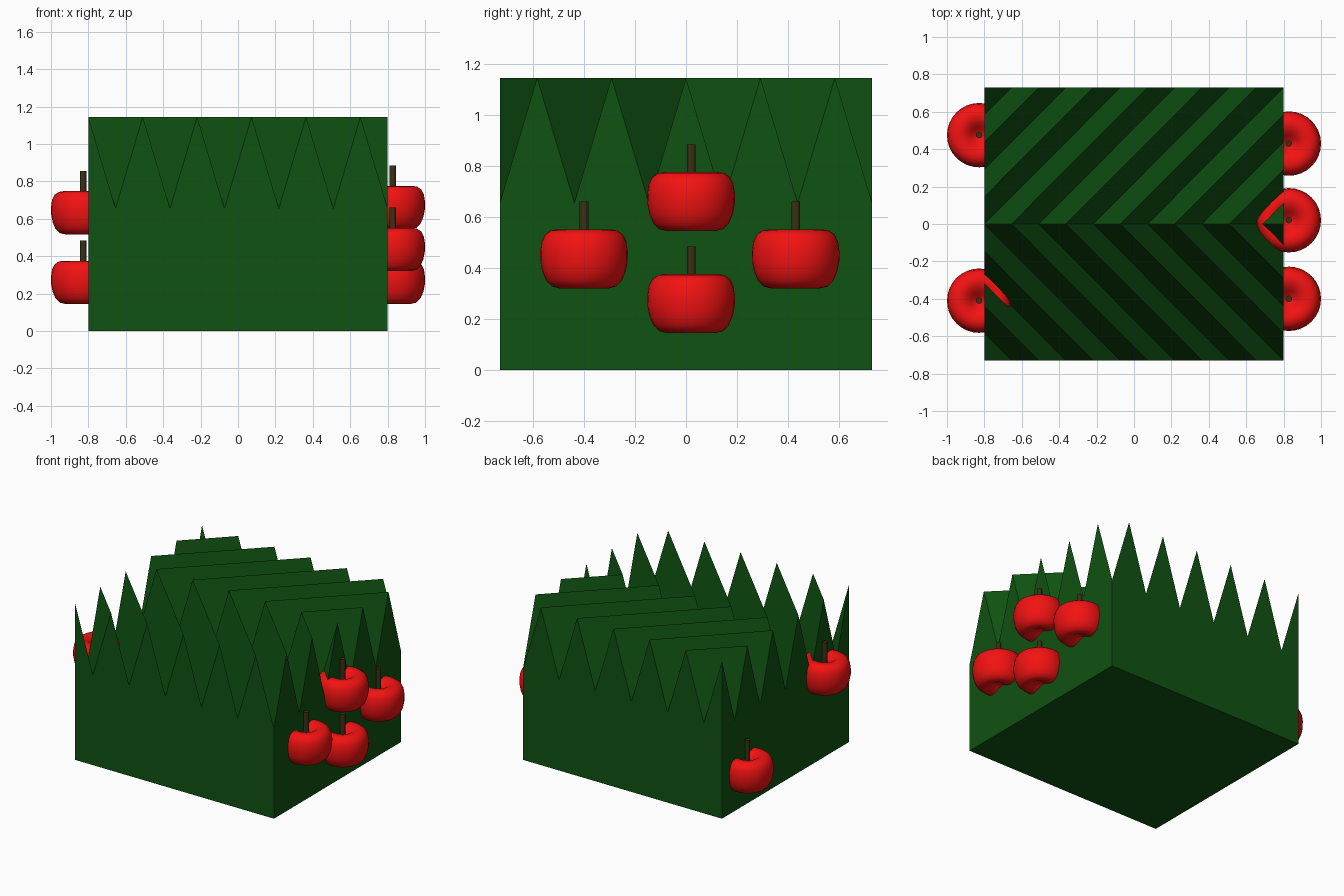
import bpy, bmesh, math

if "Cube" in bpy.data.objects:
    bpy.data.objects.remove(bpy.data.objects["Cube"])

def material(name, rgb):
    m = bpy.data.materials.new(name)
    m.diffuse_color = (*rgb, 1)
    m.use_nodes = True
    m.node_tree.nodes["Principled BSDF"].inputs["Base Color"].default_value = m.diffuse_color
    return m

GREEN = material("leaf_green", (0.005, 0.085, 0.006))
RED = material("apple_red", (0.9, 0.006, 0.006))
BROWN = material("stem_brown", (0.045, 0.03, 0.007))

def make_object(name, bm, mat):
    bmesh.ops.recalc_face_normals(bm, faces=bm.faces)
    mesh = bpy.data.meshes.new(name)
    bm.to_mesh(mesh)
    bm.free()
    mesh.materials.append(mat)
    ob = bpy.data.objects.new(name, mesh)
    bpy.context.collection.objects.link(ob)
    return ob

# Foliage block: checkerboard of high and low points on top, straight walls below
NX, NY = 11, 10
HX, HY, LOW, HIGH = 0.8, 0.73, 0.655, 1.145
bm = bmesh.new()
grid = [[bm.verts.new((-HX + 2 * HX * i / NX, -HY + 2 * HY * j / NY,
                       LOW if (i + j) % 2 else HIGH))
         for j in range(NY + 1)] for i in range(NX + 1)]
for i in range(NX):
    for j in range(NY):
        a, b = grid[i][j], grid[i + 1][j]
        c, d = grid[i + 1][j + 1], grid[i][j + 1]
        # the folds are mirrored about the middle row
        tris = [(a, b, c), (a, c, d)] if j >= NY // 2 else [(a, b, d), (b, c, d)]
        for t in tris:
            bm.faces.new(t)
rim = [e for e in bm.edges if e.is_boundary]
ext = bmesh.ops.extrude_edge_only(bm, edges=rim)["geom"]
for v in ext:
    if isinstance(v, bmesh.types.BMVert):
        v.co.z = 0
bmesh.ops.edgeloop_fill(bm, edges=[e for e in bm.edges if e.is_boundary])
make_object("foliage_block", bm, GREEN)

# Apple profile: radius, height above its lowest point
PROFILE = [(0, 0.035), (0.03, 0.028), (0.06, 0.01), (0.095, 0), (0.125, 0.007),
           (0.148, 0.03), (0.163, 0.065), (0.171, 0.105), (0.172, 0.145),
           (0.166, 0.185), (0.152, 0.212), (0.13, 0.227), (0.105, 0.231),
           (0.075, 0.224), (0.045, 0.2), (0.02, 0.175), (0, 0.165)]

def apple(name, x, y, z):
    bm = bmesh.new()
    vs = [bm.verts.new((r, 0, h)) for r, h in PROFILE]
    es = [bm.edges.new(p) for p in zip(vs, vs[1:])]
    bmesh.ops.spin(bm, geom=vs + es, cent=(0, 0, 0), axis=(0, 0, 1),
                   angle=math.tau, steps=32, use_duplicate=False)
    bmesh.ops.remove_doubles(bm, verts=bm.verts, dist=0.0005)
    for f in bm.faces:
        f.smooth = True
    make_object(name, bm, RED).location = (x, y, z)
    # Stem
    bm = bmesh.new()
    bmesh.ops.create_cone(bm, cap_ends=True, segments=12, radius1=0.017,
                          radius2=0.017, depth=0.2)
    make_object(name + "_stem", bm, BROWN).location = (x, y, z + 0.24)

# Apples on the right and left walls
for n, (x, y, z) in enumerate([
        (0.828, 0.02, 0.545), (0.828, 0.43, 0.32), (0.828, -0.4, 0.32),
        (0.828, 0.02, 0.145), (-0.828, -0.41, 0.517), (-0.828, 0.475, 0.145)]):
    apple(f"apple_{n + 1}", x, y, z)
